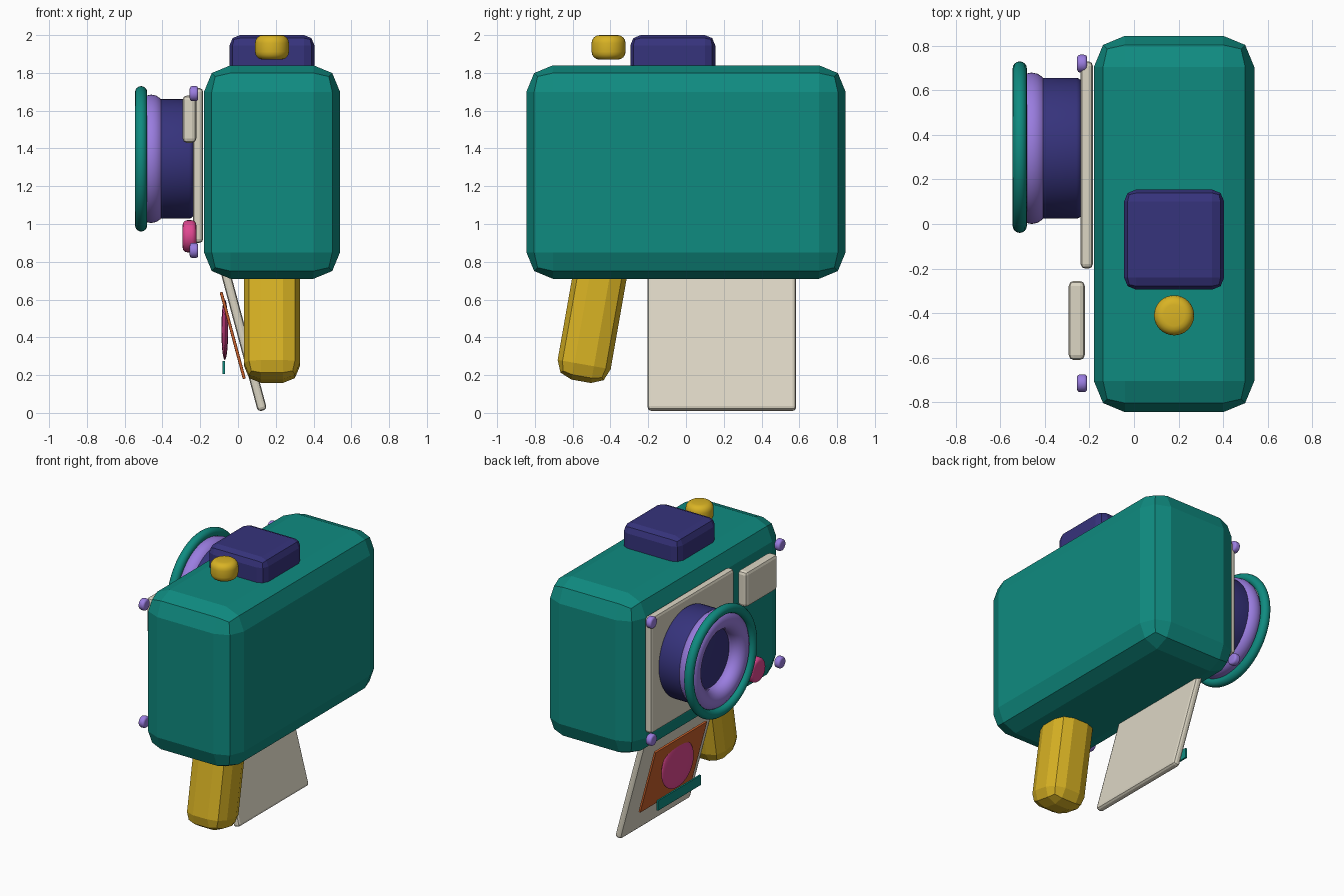
import bpy, bmesh, math
from mathutils import Matrix, Vector

if "Cube" in bpy.data.objects:
    bpy.data.objects.remove(bpy.data.objects["Cube"])


def material(name, hex_color):
    lin = []
    for i in (0, 2, 4):
        c = int(hex_color[i:i + 2], 16) / 255
        lin.append(c / 12.92 if c <= 0.04045 else ((c + 0.055) / 1.055) ** 2.4)
    m = bpy.data.materials.new(name)
    m.diffuse_color = (*lin, 1)
    m.use_nodes = True
    m.node_tree.nodes["Principled BSDF"].inputs["Base Color"].default_value = m.diffuse_color
    return m


TEAL = material("teal", "0f8b80")
NAVY = material("navy", "36337c")
LILAC = material("lilac", "9a7de0")
YELLOW = material("yellow", "d9b324")
CREAM = material("cream", "dcd6c4")
PINK = material("pink", "df4790")
ORANGE = material("burnt orange", "c8602a")


def finish(name, bm, mat, loc, rot=(0, 0, 0), smooth=None):
    me = bpy.data.meshes.new(name)
    bmesh.ops.recalc_face_normals(bm, faces=bm.faces)
    bm.to_mesh(me)
    bm.free()
    me.materials.append(mat)
    ob = bpy.data.objects.new(name, me)
    ob.location = loc
    ob.rotation_euler = [math.radians(a) for a in rot]
    bpy.context.collection.objects.link(ob)
    if smooth:
        bpy.ops.object.select_all(action='DESELECT')
        ob.select_set(True)
        bpy.context.view_layer.objects.active = ob
        bpy.ops.object.shade_smooth_by_angle(angle=math.radians(smooth))
    return ob


def box(name, size, loc, mat, bevel=0.0, rot=(0, 0, 0), segments=2):
    bm = bmesh.new()
    bmesh.ops.create_cube(bm, size=1, matrix=Matrix.Diagonal((*size, 1)))
    if bevel:
        bmesh.ops.bevel(bm, geom=bm.edges[:], offset=bevel, segments=segments,
                        profile=0.5, affect='EDGES')
    return finish(name, bm, mat, loc, rot)


def disc(name, radius, depth, loc, mat, bevel, axis='X', sides=48):
    """Cylinder with rounded rims."""
    bm = bmesh.new()
    bmesh.ops.create_cone(bm, cap_ends=True, segments=sides, radius1=radius,
                          radius2=radius, depth=depth)
    rims = [e for e in bm.edges if any(len(f.verts) > 4 for f in e.link_faces)]
    bmesh.ops.bevel(bm, geom=rims, offset=bevel, segments=4, profile=0.5,
                    affect='EDGES')
    rot = (0, 90, 0) if axis == 'X' else (0, 0, 0)
    return finish(name, bm, mat, loc, rot, 40)


def ring(name, major, minor, loc, mat, sides=64, tube=16):
    """Torus around the x axis."""
    bm = bmesh.new()
    circle = [bm.verts.new((minor * math.cos(2 * math.pi * i / tube),
                            major + minor * math.sin(2 * math.pi * i / tube), 0))
              for i in range(tube)]
    edges = [bm.edges.new((circle[i], circle[(i + 1) % tube])) for i in range(tube)]
    bmesh.ops.spin(bm, geom=circle + edges, cent=(0, 0, 0), axis=(1, 0, 0),
                   angle=2 * math.pi, steps=sides)
    bmesh.ops.remove_doubles(bm, verts=bm.verts[:], dist=1e-4)
    return finish(name, bm, mat, loc, smooth=60)


# Camera body, viewfinder and shutter
box("body", (0.72, 1.69, 1.13), (0.18, 0, 1.275), TEAL, 0.14)
box("viewfinder", (0.45, 0.45, 0.28), (0.18, -0.07, 1.86), NAVY, 0.055)
disc("shutter_button", 0.09, 0.13, (0.18, -0.41, 1.935), YELLOW, 0.042, 'Z', 32)

# Tilted hand grip
box("grip", (0.295, 0.285, 0.70), (0.18, -0.494, 0.512), YELLOW, 0.09, (-10, 0, 0))

# Face plates
box("lens_plate", (0.055, 0.93, 0.82), (-0.212, 0.265, 1.31), CREAM, 0.02)
box("flash_window", (0.072, 0.355, 0.25), (-0.257, -0.433, 1.555), CREAM, 0.022)
disc("side_button", 0.085, 0.072, (-0.257, -0.40, 0.935), PINK, 0.025, sides=32)

# Corner studs
for y in (-0.715, 0.72):
    for z in (0.86, 1.69):
        disc("corner_stud", 0.04, 0.045, (-0.233, y, z), LILAC, 0.014, sides=24)

# Lens
disc("lens_barrel", 0.316, 0.195, (-0.332, 0.34, 1.345), NAVY, 0.025, sides=64)
ring("lens_inner_ring", 0.27, 0.07, (-0.46, 0.34, 1.345), LILAC)
ring("lens_outer_ring", 0.353, 0.032, (-0.513, 0.345, 1.345), TEAL)

# Ejected print with its little painting
box("print_paper", (0.05, 0.785, 0.84), (0.021, 0.19, 0.418), CREAM, 0.018, (0, -15, 0))
box("print_picture", (0.016, 0.575, 0.475), (-0.028, 0.187, 0.41), ORANGE, 0.004, (0, -15, 0))
bm = bmesh.new()
bmesh.ops.create_uvsphere(bm, u_segments=32, v_segments=16, radius=1,
                          matrix=Matrix.Diagonal((0.018, 0.18, 0.16, 1)))
finish("print_spot", bm, PINK, (-0.07, 0.195, 0.44), smooth=80)
box("print_stripe", (0.012, 0.48, 0.07), (-0.076, 0.19, 0.24), TEAL)
